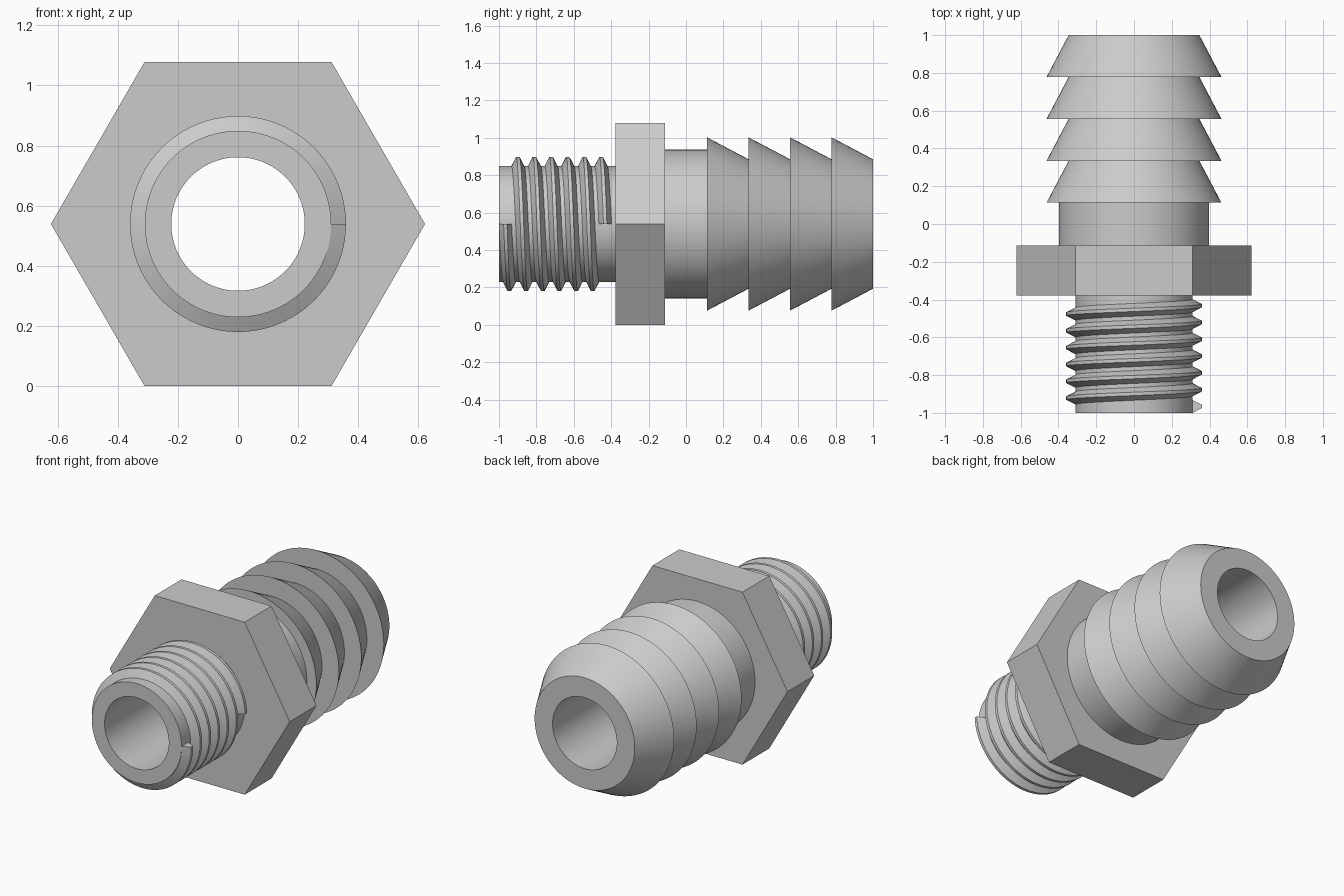
import bpy, bmesh, math

cube = bpy.data.objects.get("Cube")
if cube:
    bpy.data.objects.remove(cube)

AXIS_Z = 0.539   # height of the bore axis
BORE = 0.222
SEGMENTS = 96

metal = bpy.data.materials.new("grey metal")
metal.use_nodes = True
GREY = (0.6, 0.6, 0.6, 1)
metal.diffuse_color = GREY
metal.node_tree.nodes["Principled BSDF"].inputs["Base Color"].default_value = GREY


def ring(bm, profile, angle, shift=0):
    """Profile of (radius, y) points turned about the bore axis."""
    return [bm.verts.new((r * math.cos(angle), y + shift, AXIS_Z + r * math.sin(angle)))
            for r, y in profile]


def skin(bm, a, b):
    for i in range(len(a)):
        j = (i + 1) % len(a)
        bm.faces.new((a[i], a[j], b[j], b[i]))


def finish(bm, name, smooth=True):
    bmesh.ops.recalc_face_normals(bm, faces=bm.faces)
    mesh = bpy.data.meshes.new(name)
    bm.to_mesh(mesh)
    bm.free()
    mesh.materials.append(metal)
    obj = bpy.data.objects.new(name, mesh)
    bpy.context.collection.objects.link(obj)
    if smooth:
        bpy.ops.object.select_all(action="DESELECT")
        obj.select_set(True)
        bpy.context.view_layer.objects.active = obj
        bpy.ops.object.shade_smooth_by_angle(angle=math.radians(20))
    return obj


def lathe(name, profile, sides=SEGMENTS, smooth=True):
    bm = bmesh.new()
    rings = [ring(bm, profile, math.tau * i / sides) for i in range(sides)]
    for i in range(sides):
        skin(bm, rings[i], rings[(i + 1) % sides])
    return finish(bm, name, smooth)


# Threaded end: plain tube
CORE = 0.31
lathe("threaded_shank", [(BORE, -1), (CORE, -1), (CORE, -0.25), (BORE, -0.25)])

# Helical thread with a narrow flat crest and square-cut ends
PITCH, TURNS = 0.089, 6
tooth = [(CORE - 0.01, -0.034), (CORE, -0.034), (0.359, -0.009),
         (0.359, 0.009), (CORE, 0.034), (CORE - 0.01, 0.034)]
bm = bmesh.new()
steps = TURNS * SEGMENTS
rings = [ring(bm, tooth, -math.tau * i / SEGMENTS, -0.966 + PITCH * i / SEGMENTS)
         for i in range(steps + 1)]
for a, b in zip(rings, rings[1:]):
    skin(bm, a, b)
bm.faces.new(rings[0])
bm.faces.new(rings[-1])
finish(bm, "screw_thread")

# Hexagonal wrench collar, its inner edge buried in the tube wall
lathe("hex_collar", [(0.28, -0.378), (0.622, -0.378), (0.622, -0.113), (0.28, -0.113)],
      sides=6, smooth=False)

# Hose tail: plain neck followed by four barbs
BARB_START, BARBS = 0.113, 4
length = (1 - BARB_START) / BARBS
tail = [(BORE, -0.25), (0.398, -0.25), (0.398, BARB_START)]
for i in range(BARBS):
    y = BARB_START + i * length
    tail += [(0.463, y), (0.346, y + length)]
tail.append((BORE, 1))
lathe("barbed_hose_tail", tail)
